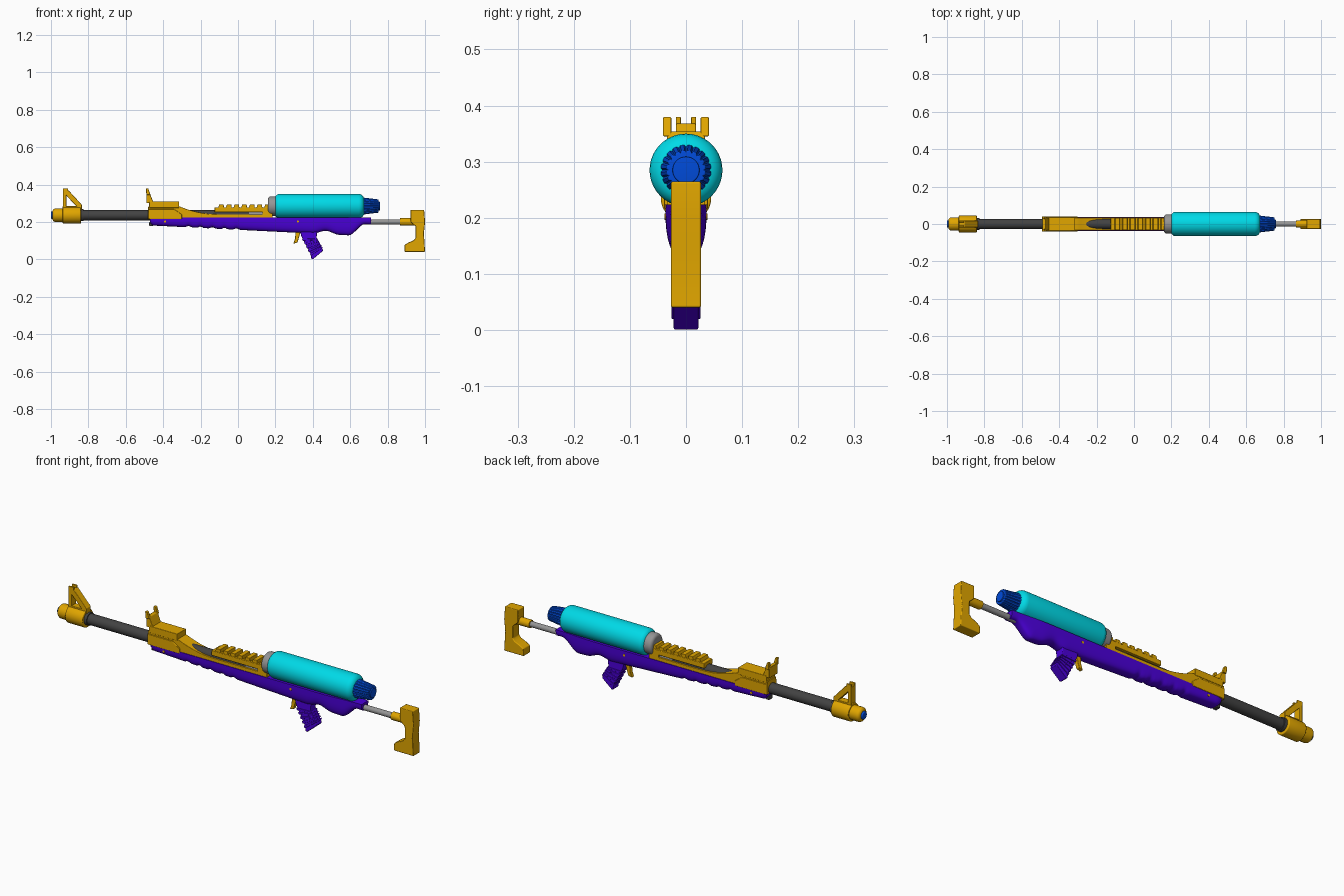
import bpy, bmesh, math

cube = bpy.data.objects.get("Cube")
if cube:
    bpy.data.objects.remove(cube, do_unlink=True)


def colour(name, red, green, blue):
    material = bpy.data.materials.new(name)
    material.diffuse_color = (red, green, blue, 1)
    material.use_nodes = True
    shader = material.node_tree.nodes["Principled BSDF"]
    shader.inputs["Base Color"].default_value = material.diffuse_color
    return material


GOLD = colour("gold", .75, .38, 0)
PURPLE = colour("purple", .07, 0, .7)
CYAN = colour("cyan", 0, .7, .8)
BLUE = colour("blue", 0, .07, .7)
DARK = colour("dark grey", .055, .055, .055)
GREY = colour("light grey", .3, .3, .3)


def ease(value):
    """Smooth step from nought to one."""
    value = min(1, max(0, value))
    return value * value * (3 - 2 * value)


def skin(name, rings, material, bevel=0):
    """Join equal rings of points into a closed, softly shaded body."""
    bm = bmesh.new()
    loops = [[bm.verts.new(point) for point in ring] for ring in rings]
    count = len(loops[0])
    for first, second in zip(loops, loops[1:]):
        for i in range(count):
            j = (i + 1) % count
            bm.faces.new((first[i], first[j], second[j], second[i]))
    bm.faces.new(loops[0])
    bm.faces.new(loops[-1])
    bmesh.ops.recalc_face_normals(bm, faces=bm.faces)
    mesh = bpy.data.meshes.new(name)
    bm.to_mesh(mesh)
    bm.free()
    mesh.materials.append(material)
    part = bpy.data.objects.new(name, mesh)
    bpy.context.collection.objects.link(part)
    bpy.ops.object.select_all(action='DESELECT')
    part.select_set(True)
    bpy.context.view_layer.objects.active = part
    bpy.ops.object.shade_smooth_by_angle(angle=math.radians(35))
    if bevel:
        modifier = part.modifiers.new("soft_edges", 'BEVEL')
        modifier.width = bevel
        modifier.segments = 2
        modifier.limit_method = 'ANGLE'
        modifier.harden_normals = True


def tube(name, start, end, radius, material, height, taper=0, front=0, back=0, sides=32, groove=0):
    """Lengthwise round bar with rounded ends, optional taper and grooves."""
    quarter = [math.pi / 2 * k / 5 for k in range(6)]
    profile = [(start + front * (1 - math.cos(a)), radius - front * (1 - math.sin(a)))
               for a in (quarter if front else quarter[-1:])]
    profile += [(end - back * (1 - math.cos(a)), radius - taper - back * (1 - math.sin(a)))
                for a in (reversed(quarter) if back else quarter[-1:])]
    rings = []
    for x, r in profile:
        ring = []
        for i in range(sides):
            angle = math.tau * i / sides
            reach = r if i % 4 else r - groove
            ring.append((x, reach * math.cos(angle), height + reach * math.sin(angle)))
        rings.append(ring)
    skin(name, rings, material)


def prism(name, outline, half, material, inner=0, bevel=.003):
    """Extrude a side outline across the width, or as a mirrored pair."""
    spans = [(inner, half), (-half, -inner)] if inner else [(-half, half)]
    for span in spans:
        skin(name, [[(x, y, z) for x, z in outline] for y in span], material, bevel)


def box(name, start, end, low, high, half, material, inner=0, bevel=.003):
    outline = [(start, low), (end, low), (end, high), (start, high)]
    prism(name, outline, half, material, inner, bevel)


# Barrel and muzzle
AXIS = .236
tube("barrel", -.85, .06, .027, DARK, AXIS)
tube("inner_tube", .05, .18, .026, GREY, AXIS)
tube("barrel_collar", -.85, -.825, .032, DARK, AXIS)
tube("muzzle_sleeve", -.937, -.84, .045, GOLD, AXIS, front=.004, back=.004)
tube("muzzle_nose", -.992, -.93, .036, GOLD, AXIS, front=.016)
tube("muzzle_tip", -1, -.98, .02, BLUE, AXIS, front=.005)

# Front sight: post, sloping brace, foot and a pair of prongs
SIGHT = .018
box("front_sight_post", -.936, -.918, .27, .368, SIGHT, GOLD)
prism("front_sight_brace", [(-.925, .368), (-.905, .368), (-.835, .292), (-.835, .27),
                            (-.855, .275), (-.925, .348)], SIGHT, GOLD)
box("front_sight_foot", -.937, -.835, .265, .285, SIGHT, GOLD)
box("front_sight_prong", -.936, -.908, .36, .38, SIGHT, GOLD, inner=.009, bevel=.002)

# Upper receiver: dipped body, raised rail and the block that closes the side slot
BASE, DECK, LEDGE = .215, .282, .241
dip = []
for i in range(9):
    t = i / 8
    dip.append((.2 * t - .31, LEDGE + (DECK - LEDGE) * (1 - t) ** 2))
prism("receiver", [(-.48, BASE), (-.48, DECK)] + dip + [(.185, LEDGE), (.185, BASE)],
      .034, GOLD, bevel=.002)
box("receiver_rail", -.125, .185, .252, .278, .034, GOLD)
box("receiver_end", .13, .185, BASE, .277, .034, GOLD)
prism("receiver_skirt", [(-.48, BASE), (-.3, BASE), (-.3, .24), (-.34, .268), (-.48, .268)],
      .039, GOLD)
box("receiver_top", -.475, -.315, .275, .31, .036, GOLD)
for i in range(7):
    x = i * .041 - .108
    prism("rail_tooth", [(x, .27), (x + .034, .27), (x + .031, .294), (x + .008, .294)],
          .032, GOLD, bevel=.002)

# Rear sight: sloped base and a pair of prongs
prism("rear_sight_base", [(-.49, .3), (-.45, .3), (-.472, .354), (-.49, .354)], .034, GOLD)
prism("rear_sight_prong", [(-.49, .345), (-.468, .345), (-.48, .38), (-.492, .38)],
      .041, GOLD, inner=.026)

# Tank, neck and grooved cap
TANK = .285
tube("tank_neck", .16, .225, .052, GREY, TANK, front=.016)
tube("tank", .197, .675, .065, CYAN, TANK, front=.025, back=.03, sides=40)
tube("cap", .664, .752, .046, BLUE, TANK, taper=.01, back=.004, sides=80, groove=.003)
tube("cap_end", .74, .758, .024, BLUE, TANK, back=.002)

# Lower body: underside slopes down, ripples at the hand hold and lifts at the rear
rings = []
for station in range(121):
    x = 1.18 * station / 120 - .47
    low = .158 - .05 * x
    low += .018 * ease(1 - abs(x - .47) * 14)
    low += .065 * ease((x - .59) * 11)
    low += .015 * ease((-.455 - x) * 60)
    if -.28 < x < .04:
        low += .007 * max(0, math.sin((x + .28) * math.tau / .064))
    wide = .037 - .01 * ease((x - .5) * 5) - .006 * ease((-.44 - x) * 30)
    top = .224
    ring = []
    for i in range(17):
        angle = math.pi * i / 16
        across, down = math.cos(angle), max(0, math.sin(angle))
        y = math.copysign(wide * abs(across) ** .6, across)
        ring.append((x, y, top - (top - low) * down ** .7))
    rings.append(ring)
skin("lower_body", rings, PURPLE)

# Small fittings on the lower body
for x in (-.39, .32):
    disc = []
    for i in range(16):
        angle = math.tau * i / 16
        disc.append((x + .006 * math.cos(angle), .202 + .006 * math.sin(angle)))
    prism("body_screw", disc, .038, GOLD, bevel=0)
box("body_clip", -.475, -.455, .178, .2, .014, DARK)

# Grip with raised finger ridges, and trigger
prism("grip", [(.33, .16), (.338, .125), (.393, .02), (.405, .008), (.455, .05),
               (.42, .115), (.425, .16)], .0225, PURPLE, bevel=.004)
for i in range(5):
    t = .12 + i * .19
    front, high = .336 + .055 * t, .122 - .105 * t
    back, low = .42 + .033 * t, .118 - .055 * t
    prism("grip_ridge", [(front, high), (front + .005, high - .011),
                         (back + .004, low - .007), (back, low)], .026, PURPLE, bevel=.002)
prism("grip_base", [(.392, .004), (.4, 0), (.455, .046), (.45, .054), (.39, .02)], .022, PURPLE)
prism("trigger", [(.308, .15), (.335, .15), (.318, .09), (.296, .084), (.305, .11)], .01, GOLD)

# Shoulder stock: the front edge flares at the toe and the top
STOCK = .2
tube("stock_rod", .64, .9, .014, GREY, STOCK)
tube("stock_ferrule", .865, .945, .02, GOLD, STOCK, front=.003)
edge = []
for i in range(19):
    t = i / 18
    flare = .06 * ease((.32 - t) * 6) + .028 * ease((t - .6) * 8)
    edge.append((.95 - flare, .04 + .225 * t))
prism("stock_butt", edge + [(.995, .265), (1, STOCK), (.994, .14), (1, .04)], .027, GOLD, bevel=.004)
